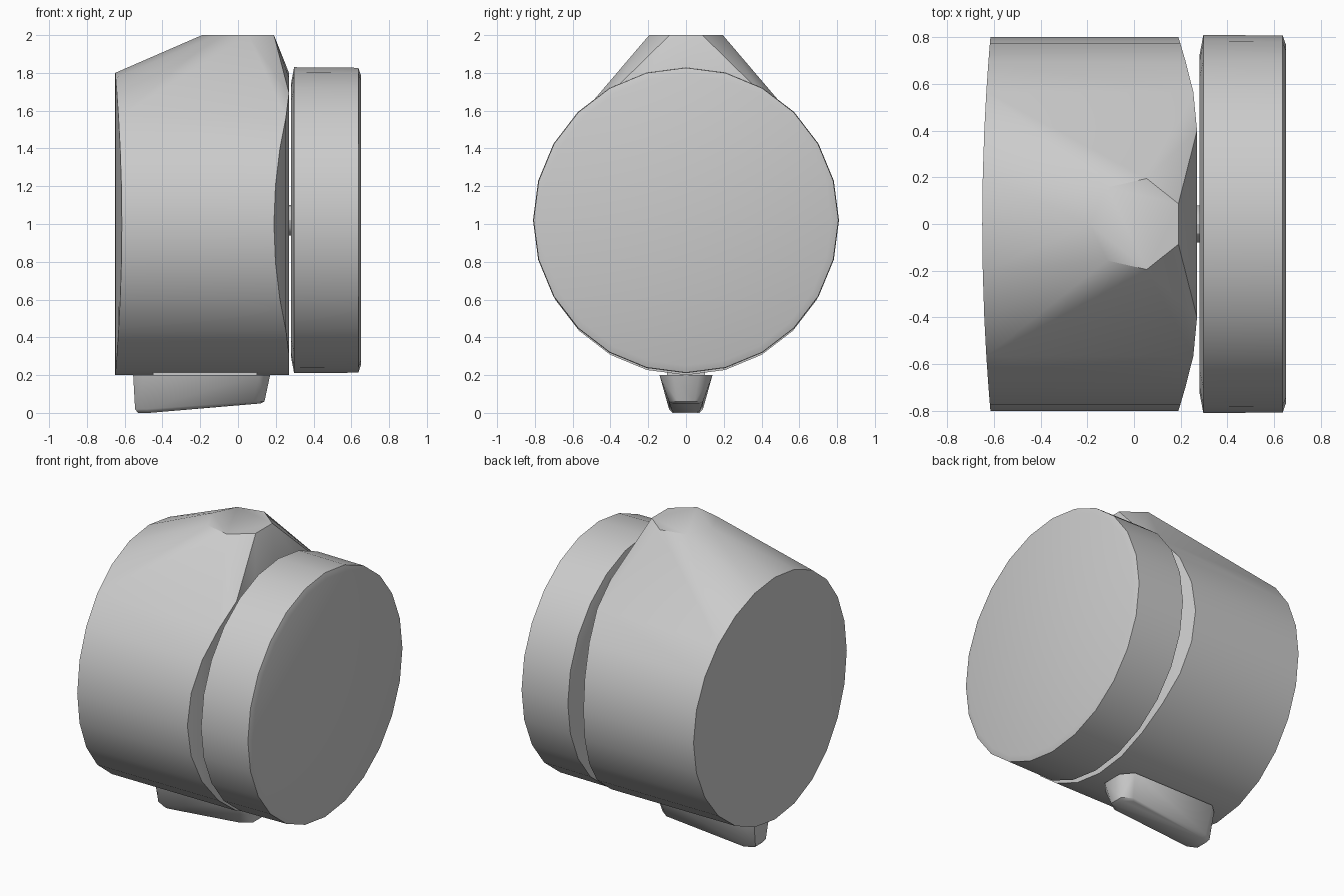
import bpy, bmesh, math
from mathutils import Vector

if "Cube" in bpy.data.objects:
    bpy.data.objects.remove(bpy.data.objects["Cube"], do_unlink=True)

grey = bpy.data.materials.new("plain_grey")
grey.use_nodes = True
GREY = (0.6, 0.6, 0.6, 1)
grey.diffuse_color = GREY
grey.node_tree.nodes["Principled BSDF"].inputs["Base Color"].default_value = GREY


def hull_part(name, points, angle=30):
    """Convex shell around the given points."""
    bm = bmesh.new()
    for p in points:
        bm.verts.new(p)
    res = bmesh.ops.convex_hull(bm, input=bm.verts[:])
    loose = [v for v in bm.verts if not v.link_faces]
    bmesh.ops.delete(bm, geom=loose, context='VERTS')
    bmesh.ops.dissolve_limit(bm, angle_limit=math.radians(1),
                             verts=bm.verts[:], edges=bm.edges[:])
    bmesh.ops.recalc_face_normals(bm, faces=bm.faces[:])
    mesh = bpy.data.meshes.new(name)
    bm.to_mesh(mesh)
    bm.free()
    mesh.materials.append(grey)
    ob = bpy.data.objects.new(name, mesh)
    bpy.context.collection.objects.link(ob)
    bpy.ops.object.select_all(action='DESELECT')
    ob.select_set(True)
    bpy.context.view_layer.objects.active = ob
    bpy.ops.object.shade_smooth_by_angle(angle=math.radians(angle))
    return ob


def ring(n, offset=0.0):
    """Unit circle directions."""
    for i in range(n):
        a = math.tau * (i + offset) / n
        yield math.cos(a), math.sin(a)


# Housing: drum with bevelled sides, rising to a small flat neck
housing = []
for c, s in ring(24):
    y, z = 0.8 * c, 1.0 + 0.8 * s
    housing.append((-0.65 + 0.035 * c * c, y, z))
    housing.append((0.19 + 0.08 * min(1, 1.6 * s * s), y, z))
for c, s in ring(7, 0.5):
    housing.append((0.01 + 0.2 * c, 0.2 * s, 2.0))
hull_part("housing", housing)

# Wheel: disc with slightly eased rims
wheel = []
for x, r in ((0.28, 0.72), (0.297, 0.81), (0.637, 0.807), (0.65, 0.77)):
    wheel += [(x, r * c, 1.02 + r * s) for c, s in ring(24)]
hull_part("wheel", wheel)

# Brake pedal: tapered lever, lowest at its outer end
pedal = []
for x0, x1, w, z0, z1 in ((-0.555, 0.17, 0.14, 0.2, 0.2),
                          (-0.545, 0.14, 0.09, 0.02, 0.06),
                          (-0.53, 0.12, 0.07, 0.0, 0.05)):
    for side in (-1, 1):
        pedal += [(x0, side * w * 0.6, z0), (x0 + 0.06, side * w, z0),
                  (x1 - 0.06, side * w, z1), (x1, side * w * 0.5, z1)]
hull_part("brake_pedal", pedal, 40)

# Hidden mount joining pedal and drum
hull_part("pedal_mount", [(x, y, z) for x in (-0.45, 0.1)
                          for y in (-0.1, 0.1) for z in (0.18, 0.24)])
# Hidden axle joining wheel and housing
hull_part("axle", [(x, 0.08 * c, 1.02 + 0.08 * s)
                   for x in (0.2, 0.32) for c, s in ring(12)])
